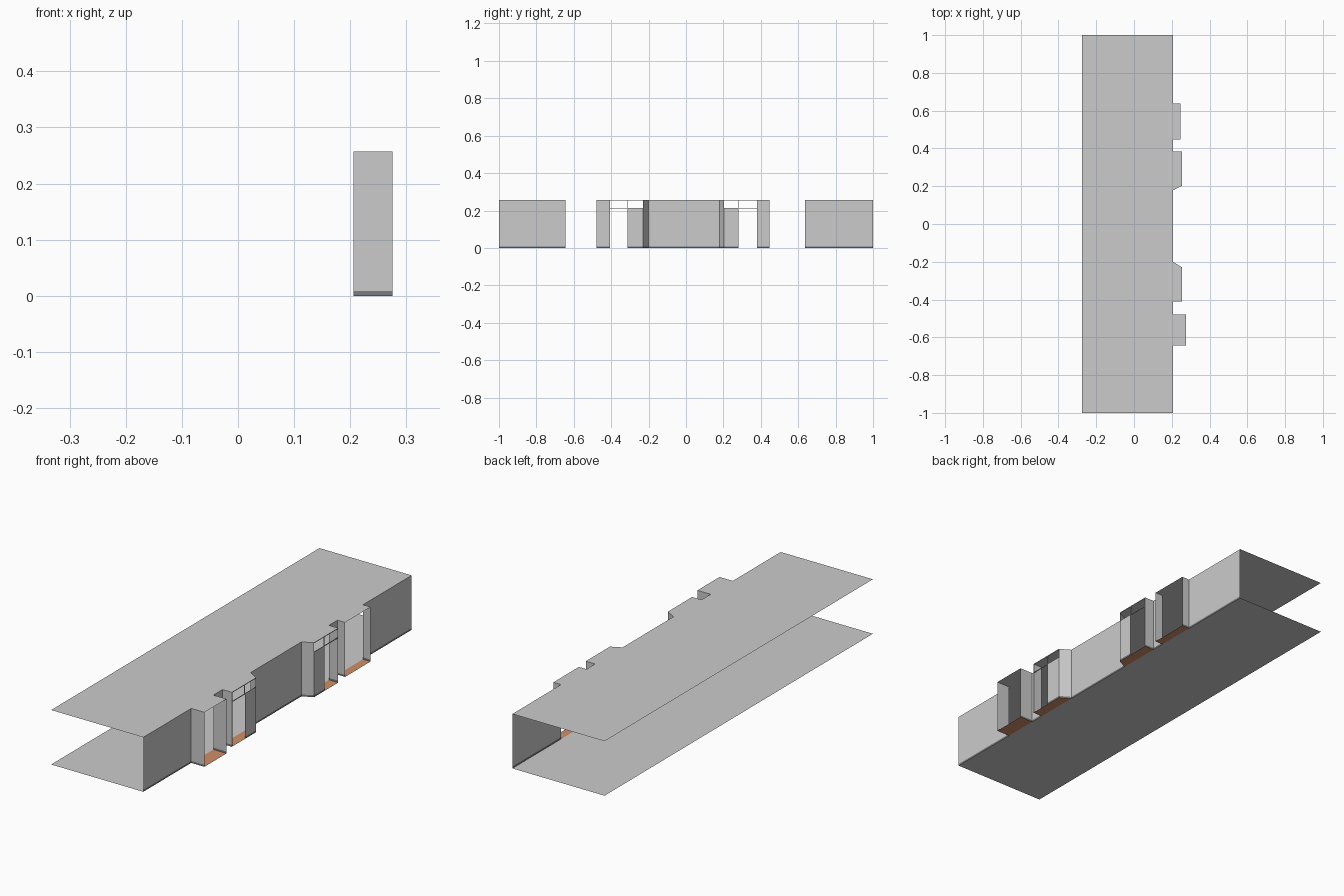
import bpy, bmesh

if "Cube" in bpy.data.objects:
    bpy.data.objects.remove(bpy.data.objects["Cube"])

X0, XW, H, BASE, HEAD = -0.275, 0.206, 0.257, 0.009, 0.213


def material(name, rgb):
    m = bpy.data.materials.new(name)
    m.diffuse_color = (*rgb, 1)
    m.use_nodes = True
    m.node_tree.nodes["Principled BSDF"].inputs["Base Color"].default_value = m.diffuse_color
    return m


GREY = material("light grey", (0.6, 0.6, 0.6))
DARK = material("dark grey skirting", (0.2, 0.2, 0.21))
WOOD = material("terracotta floor", (0.62, 0.27, 0.14))


def make_object(name, bm, mats):
    me = bpy.data.meshes.new(name)
    bm.to_mesh(me)
    bm.free()
    for m in mats:
        me.materials.append(m)
    ob = bpy.data.objects.new(name, me)
    bpy.context.collection.objects.link(ob)
    return ob


def slab(name, outline, z, mat):
    """Flat horizontal sheet from an (x, y) outline."""
    bm = bmesh.new()
    bm.faces.new([bm.verts.new((x, y, z)) for x, y in outline])
    return make_object(name, bm, [mat])


def wall(name, path, top=H):
    """Upright sheet along a plan path, with a dark skirting strip."""
    bm = bmesh.new()
    rows = [[bm.verts.new((x, y, z)) for x, y in path] for z in (0, BASE, top)]
    for r in range(2):
        for i in range(len(path) - 1):
            f = bm.faces.new((rows[r][i], rows[r][i + 1], rows[r + 1][i + 1], rows[r + 1][i]))
            f.material_index = 1 - r
    return make_object(name, bm, [GREY, DARK])


def bar(name, lo, hi):
    """Thin frame member between two corners."""
    bm = bmesh.new()
    bmesh.ops.create_cube(bm, size=1)
    for v in bm.verts:
        v.co = [a + (b - a) * (c + 0.5) for a, b, c in zip(lo, hi, v.co)]
    return make_object(name, bm, [GREY])


# Plan outlines of the four bays, in order of rising y
window_a = [(XW, -0.643), (0.275, -0.643), (0.275, -0.478), (XW, -0.478)]
door_a = [(XW, -0.41), (0.255, -0.41), (0.255, -0.23), (XW, -0.2)]
door_b = [(XW, 0.178), (0.255, 0.203), (0.255, 0.383), (XW, 0.383)]
window_b = [(XW, 0.447), (0.246, 0.447), (0.246, 0.637), (XW, 0.637)]
bays = {"window_bay_front": window_a, "door_bay_front": door_a,
        "door_bay_back": door_b, "window_bay_back": window_b}

# Room floor, bay floors and the one-piece ceiling
slab("room_floor", [(X0, -1), (XW, -1), (XW, 1), (X0, 1)], 0, GREY)
for name, pts in bays.items():
    slab(name + "_floor", pts, 0, WOOD)
slab("ceiling", [(X0, -1), (XW, -1)] + [p for b in bays.values() for p in b]
     + [(XW, 1), (X0, 1)], H, GREY)

# Wall stretches between the open bay fronts
wall("end_wall_front", [(XW, -1)] + window_a[:2])
wall("pier_front", window_a[2:] + door_a[:2])
wall("middle_wall", door_a[2:] + door_b[:2])
wall("pier_back", door_b[2:] + window_b[:2])
wall("end_wall_back", window_b[2:] + [(XW, 1)])

# Door side panels and transom frames
T = 0.003
for name, y0, y1, ym, side in (("front", -0.41, -0.23, -0.312, -0.23),
                               ("back", 0.203, 0.383, 0.28, 0.203)):
    wall("side_panel_" + name, [(0.255, min(ym, side)), (0.255, max(ym, side))], HEAD)
    xa, xb = 0.255 - T, 0.255
    bar("transom_bar_" + name, (xa, y0, HEAD - T), (xb, y1, HEAD))
    bar("head_bar_" + name, (xa, y0, H - T), (xb, y1, H))
    bar("mullion_" + name, (xa, ym - T / 2, HEAD), (xb, ym + T / 2, H))
    jamb = y0 if side == y1 else y1 - T
    bar("door_jamb_" + name, (xa, jamb, 0), (xb, jamb + T, H))
